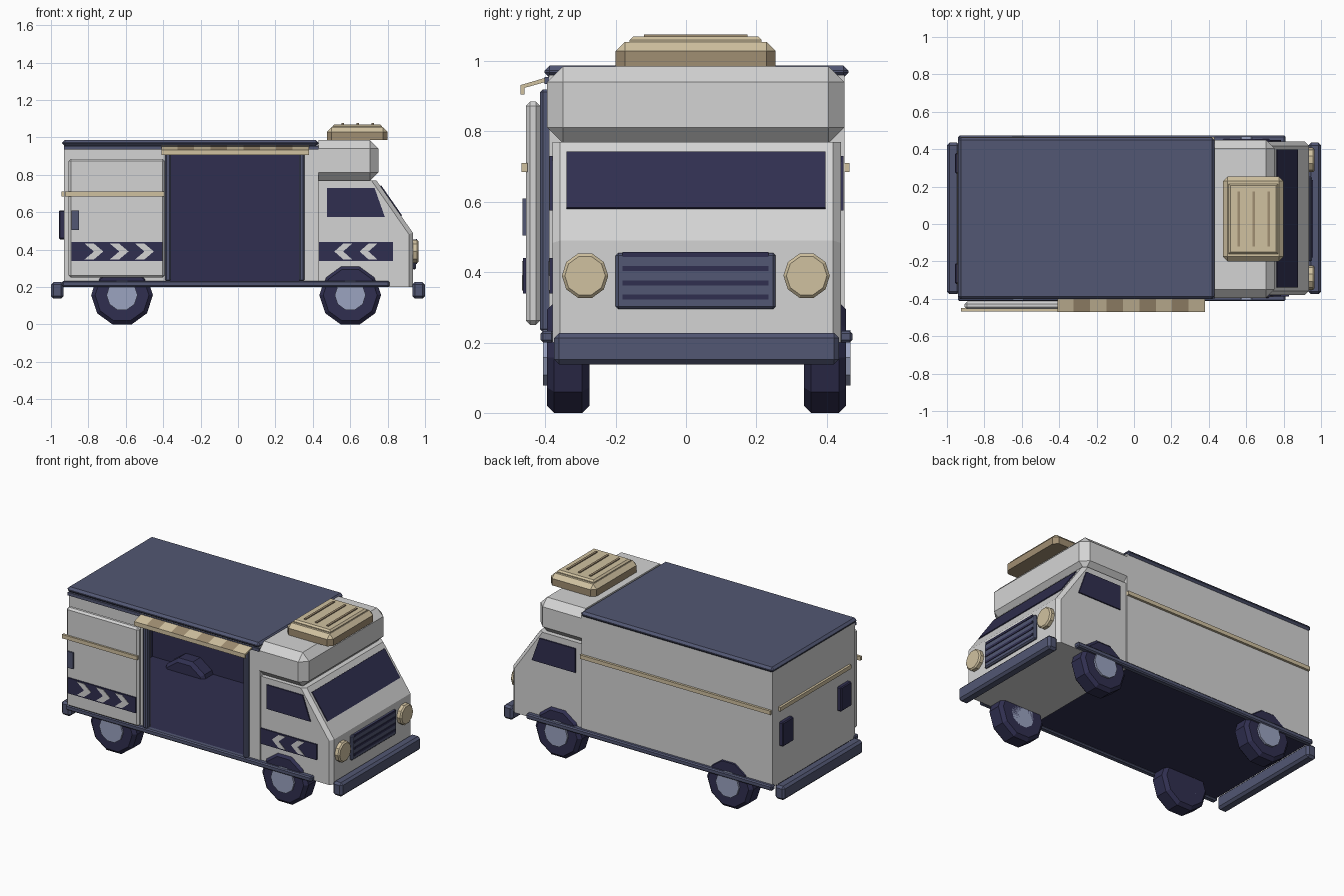
import bpy, bmesh, math
from mathutils import Vector

if "Cube" in bpy.data.objects:
    bpy.data.objects.remove(bpy.data.objects["Cube"])

CY = 0.03  # lengthwise centre plane of the van


def material(name, rgb):
    m = bpy.data.materials.new(name)
    lin = [(c / 255 / 12.92) if c < 11 else ((c / 255 + 0.055) / 1.055) ** 2.4 for c in rgb]
    m.diffuse_color = (*lin, 1)
    m.use_nodes = True
    m.node_tree.nodes["Principled BSDF"].inputs["Base Color"].default_value = m.diffuse_color
    return m


WHITE = material("off_white", (212, 212, 212))
SLATE = material("slate_blue", (82, 87, 115))
NAVY = material("dark_navy", (48, 47, 80))
TAN = material("tan", (208, 193, 160))
BROWN = material("brown", (160, 142, 114))
HUB = material("pale_blue", (155, 163, 192))


def finish(name, bm, mats, rule=None):
    bmesh.ops.recalc_face_normals(bm, faces=bm.faces)
    if rule:
        for f in bm.faces:
            f.material_index = rule(f)
    me = bpy.data.meshes.new(name)
    bm.to_mesh(me)
    bm.free()
    for m in mats if isinstance(mats, (list, tuple)) else [mats]:
        me.materials.append(m)
    ob = bpy.data.objects.new(name, me)
    bpy.context.collection.objects.link(ob)
    return ob


def prism(name, pts, axis, a, b, mats, bevel=0, pick=None, rule=None):
    """Extrude a 2D outline along an axis from a to b, bevelling the picked edges."""
    bm = bmesh.new()
    place = {'x': lambda p, t: (t, p[0], p[1]),
             'y': lambda p, t: (p[0], t, p[1]),
             'z': lambda p, t: (p[0], p[1], t)}[axis]
    lo = [bm.verts.new(place(p, a)) for p in pts]
    hi = [bm.verts.new(place(p, b)) for p in pts]
    bm.faces.new(lo)
    bm.faces.new(hi[::-1])
    n = len(pts)
    for i in range(n):
        j = (i + 1) % n
        bm.faces.new((lo[i], lo[j], hi[j], hi[i]))
    bmesh.ops.recalc_face_normals(bm, faces=bm.faces)
    if bevel:
        edges = [e for e in bm.edges if pick is None or pick(e)]
        bmesh.ops.bevel(bm, geom=edges, offset=bevel, segments=1, affect='EDGES', profile=0.5)
    return finish(name, bm, mats, rule)


def box(name, x, y, z, mats, bevel=0, pick=None, rule=None):
    pts = [(x[0], z[0]), (x[1], z[0]), (x[1], z[1]), (x[0], z[1])]
    return prism(name, pts, 'y', y[0], y[1], mats, bevel, pick, rule)


def ngon(cx, cy, r, n):
    return [(cx + r * math.cos(2 * math.pi * i / n), cy + r * math.sin(2 * math.pi * i / n)) for i in range(n)]


def mirrored(y0, y1):
    return ((y0, y1), (2 * CY - y1, 2 * CY - y0))


# Hollow living compartment: white outside, navy inside
def wall(name, x, y, z, inward):
    d = Vector(inward)
    box(name, x, y, z, [WHITE, NAVY], rule=lambda f: int(f.normal.dot(d) > 0.9))


Z = (0.215, 0.96)
wall("rear_wall", (-0.93, -0.91), (-0.39, 0.45), Z, (1, 0, 0))
wall("partition_wall", (0.41, 0.43), (-0.39, 0.45), Z, (-1, 0, 0))
wall("far_side_wall", (-0.91, 0.41), (0.43, 0.45), Z, (0, -1, 0))
wall("door_side_rear_wall", (-0.91, -0.365), (-0.39, -0.37), Z, (0, 1, 0))
wall("door_side_front_wall", (0.345, 0.41), (-0.39, -0.37), Z, (0, 1, 0))
wall("door_header", (-0.365, 0.345), (-0.39, -0.37), (0.92, 0.96), (0, 1, 0))
box("floor", (-0.925, 0.425), (-0.385, 0.445), (0.21, 0.23), NAVY)
box("roof", (-0.94, 0.43), (-0.402, 0.462), (0.953, 0.987), SLATE, 0.014)

# Doorway frame
for x in ((-0.39, -0.358), (0.325, 0.355)):
    box("door_post", x, (-0.415, -0.375), (0.23, 0.92), SLATE, 0.008)
box("door_rail", (-0.93, 0.43), (-0.402, -0.385), (0.935, 0.955), SLATE)

# Slid-back door with trim
box("sliding_door", (-0.905, -0.392), (-0.455, -0.415), (0.25, 0.885), WHITE, 0.012)
box("door_trim", (-0.925, -0.392), (-0.467, -0.45), (0.685, 0.71), TAN)
box("door_handle", (-0.89, -0.85), (-0.465, -0.45), (0.505, 0.61), SLATE)


# Chevron panels
def chevrons(panel, y, starts, step):
    box("chevron_panel", panel, (y - 0.008, y + 0.002), (0.34, 0.44), NAVY)
    for s in starts:
        h = step / 2
        pts = [(s, 0.348), (s + h, 0.348), (s + step, 0.39), (s + h, 0.432), (s, 0.432), (s + h, 0.39)]
        prism("chevron", pts, 'y', y - 0.011, y - 0.006, WHITE)


chevrons((-0.89, -0.405), -0.455, (-0.82, -0.685, -0.55), 0.1)
chevrons((0.432, 0.83), -0.38, (0.61, 0.745), -0.095)

# Cab with sloped windscreen and chamfered front corners
cab_profile = [(0.43, 0.2), (0.935, 0.2), (0.935, 0.49), (0.74, 0.77), (0.43, 0.77)]


def front_corner(e):
    a, b = e.verts[0].co, e.verts[1].co
    return abs(a.y - b.y) < 1e-4 and min(a.x, b.x) > 0.7 and abs(a.z - b.z) > 0.1


prism("cab", cab_profile, 'y', -0.38, 0.44, WHITE, 0.022, front_corner)
box("over_cab_pod", (0.43, 0.75), (-0.395, 0.45), (0.767, 0.985), WHITE, 0.045,
    lambda e: max(v.co.x for v in e.verts) > 0.6)

# Windscreen plate lying on the slope
slope = Vector((0.195, -0.28)).normalized()
out = Vector((0.28, 0.195)).normalized() * 0.006
top, low = Vector((0.761, 0.74)), Vector((0.872, 0.58))
prism("windscreen", [top - out, low - out, low + out, top + out], 'y', -0.34, 0.397, NAVY)

# Cab side windows
window = [(0.475, 0.575), (0.785, 0.575), (0.73, 0.73), (0.475, 0.73)]
for y0, y1 in mirrored(-0.388, -0.378):
    prism("side_window", window, 'y', y0, y1, NAVY)

# Grille, slats and headlights
box("grille", (0.93, 0.953), (-0.2, 0.255), (0.295, 0.455), SLATE, 0.008)
for i in range(4):
    z = 0.322 + i * 0.0405
    box("grille_slat", (0.948, 0.957), (-0.18, 0.235), (z, z + 0.014), NAVY)
for y in (-0.287, 0.343):
    prism("headlight", ngon(y, 0.39, 0.066, 10), 'x', 0.93, 0.965, TAN, 0.008,
          lambda e: min(v.co.x for v in e.verts) > 0.96)

# Bumpers and side sills
for x in ((0.932, 1.0), (-1.0, -0.932)):
    box("bumper", x, (-0.375, 0.435), (0.138, 0.227), SLATE, 0.014)
for y0, y1 in mirrored(-0.413, -0.375):
    box("side_sill", (-0.94, 0.81), (y0, y1), (0.2, 0.233), SLATE, 0.007)

# Wheels
for x in (-0.62, 0.6):
    for side in (-1, 1):
        ye, yi, yh = (CY + side * d for d in (0.425, 0.305, 0.437))
        prism("tyre", ngon(x, 0.157, 0.165, 10), 'y', ye, yi, NAVY, 0.02,
              lambda e: abs(e.verts[0].co.y - e.verts[1].co.y) < 1e-4)
        prism("wheel_hub", ngon(x, 0.157, 0.083, 10), 'y', yi, yh, HUB)

# Trim stripe on far side and rear, plus rear lamps
box("far_side_trim", (-0.925, 0.43), (0.445, 0.465), (0.685, 0.71), TAN)
box("rear_trim", (-0.945, -0.925), (-0.33, 0.39), (0.685, 0.71), TAN)
for y0, y1 in mirrored(-0.32, -0.21):
    box("rear_lamp", (-0.957, -0.925), (y0, y1), (0.455, 0.61), NAVY, 0.006)

# Striped awning with front lip
awning = [(-0.385, 0.945), (-0.385, 0.957), (-0.47, 0.932), (-0.47, 0.905), (-0.459, 0.905), (-0.459, 0.924)]
step = 0.79 / 9
for i in range(9):
    x = -0.41 + i * step
    prism("awning_stripe", awning, 'x', x, x + step, [TAN, BROWN],
          rule=lambda f, i=i: int(i % 2 == 1 and f.normal.z > 0.5))

# Roof vent: brown skirt, stepped tan lid and ribs
box("vent_base", (0.475, 0.8), (-0.2, 0.255), (0.985, 1.055), [TAN, BROWN], 0.026,
    lambda e: min(v.co.z for v in e.verts) > 1.0 or abs(e.verts[0].co.z - e.verts[1].co.z) > 0.01,
    rule=lambda f: int(f.calc_center_median().z < 1.03))
box("vent_lid", (0.505, 0.77), (-0.16, 0.215), (1.05, 1.07), TAN, 0.01,
    lambda e: min(v.co.z for v in e.verts) > 1.06)
for x in (0.56, 0.64, 0.72):
    box("vent_rib", (x - 0.007, x + 0.007), (-0.12, 0.175), (1.066, 1.076), BROWN)
